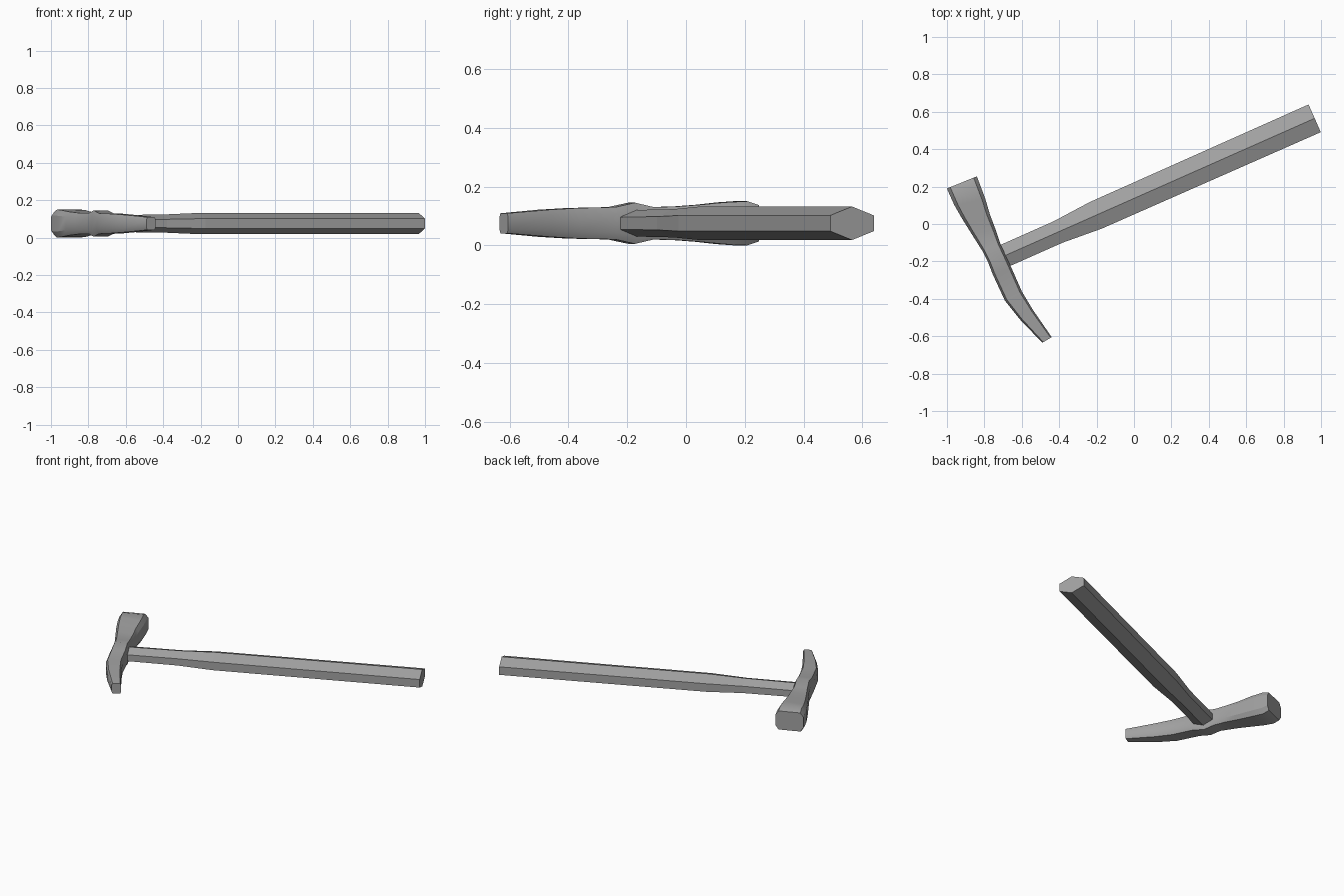
import bpy, bmesh, math
from mathutils import Vector

cube = bpy.data.objects.get("Cube")
if cube:
    bpy.data.objects.remove(cube, do_unlink=True)

MID = 0.075  # height of the centre plane

steel = bpy.data.materials.new("worn grey")
steel.use_nodes = True
GREY = (0.36, 0.36, 0.36, 1)
steel.diffuse_color = GREY
steel.node_tree.nodes["Principled BSDF"].inputs["Base Color"].default_value = GREY


def loft(name, rings):
    """Skin a closed solid through matching rings of points."""
    bm = bmesh.new()
    loops = [[bm.verts.new(p) for p in ring] for ring in rings]
    n = len(loops[0])
    for a, b in zip(loops, loops[1:]):
        for i in range(n):
            j = (i + 1) % n
            bm.faces.new((a[i], a[j], b[j], b[i]))
    bm.faces.new(loops[0])
    bm.faces.new(loops[-1])
    bmesh.ops.recalc_face_normals(bm, faces=bm.faces)
    mesh = bpy.data.meshes.new(name)
    bm.to_mesh(mesh)
    bm.free()
    mesh.materials.append(steel)
    obj = bpy.data.objects.new(name, mesh)
    bpy.context.collection.objects.link(obj)
    return obj


def section(left, right, half_height, profile):
    """Place a unit profile between two side points."""
    a, b = Vector((*left, MID)), Vector((*right, MID))
    centre, side = (a + b) / 2, (b - a) / 2
    return [centre + side * s + Vector((0, 0, half_height * t)) for s, t in profile]


# Handle: hexagonal bar, slimmer near the head
hexagon = [(0, 1), (1, 0.47), (1, -0.47), (0, -1), (-1, -0.47), (-1, 0.47)]
angle = math.radians(23.9)
along = Vector((math.cos(angle), math.sin(angle)))
across = Vector((-along.y, along.x))
butt = Vector((0.966, 0.565))
rings = []
for dist, half_w, half_h in [(0, 0.081, 0.057), (1.28, 0.078, 0.057),
                             (1.5, 0.062, 0.048), (1.83, 0.062, 0.045)]:
    c = butt - along * dist
    rings.append(section(c + across * half_w, c - across * half_w, half_h, hexagon))
loft("handle", rings)

# Head: chamfered block swept from the striking face to the curved peen
octagon = [(0.78, 1), (1, 0.58), (1, -0.58), (0.78, -1),
           (-0.78, -1), (-1, -0.58), (-1, 0.58), (-0.78, 1)]
stations = [
    ((-1.0, 0.19), (-0.84, 0.255), 0.062),
    ((-0.985, 0.155), (-0.825, 0.215), 0.075),
    ((-0.96, 0.1), (-0.795, 0.135), 0.071),
    ((-0.92, 0.03), (-0.77, 0.05), 0.063),
    ((-0.87, -0.05), (-0.74, -0.03), 0.057),
    ((-0.81, -0.145), (-0.715, -0.105), 0.055),
    ((-0.782, -0.2), (-0.685, -0.17), 0.07),
    ((-0.755, -0.27), (-0.655, -0.235), 0.055),
    ((-0.69, -0.41), (-0.6, -0.36), 0.052),
    ((-0.61, -0.51), (-0.54, -0.46), 0.046),
    ((-0.49, -0.635), (-0.44, -0.605), 0.034),
]
head = loft("hammer_head", [section(l, r, h, octagon) for l, r, h in stations])
bpy.ops.object.select_all(action="DESELECT")
head.select_set(True)
bpy.context.view_layer.objects.active = head
bpy.ops.object.shade_smooth_by_angle(angle=math.radians(30))
